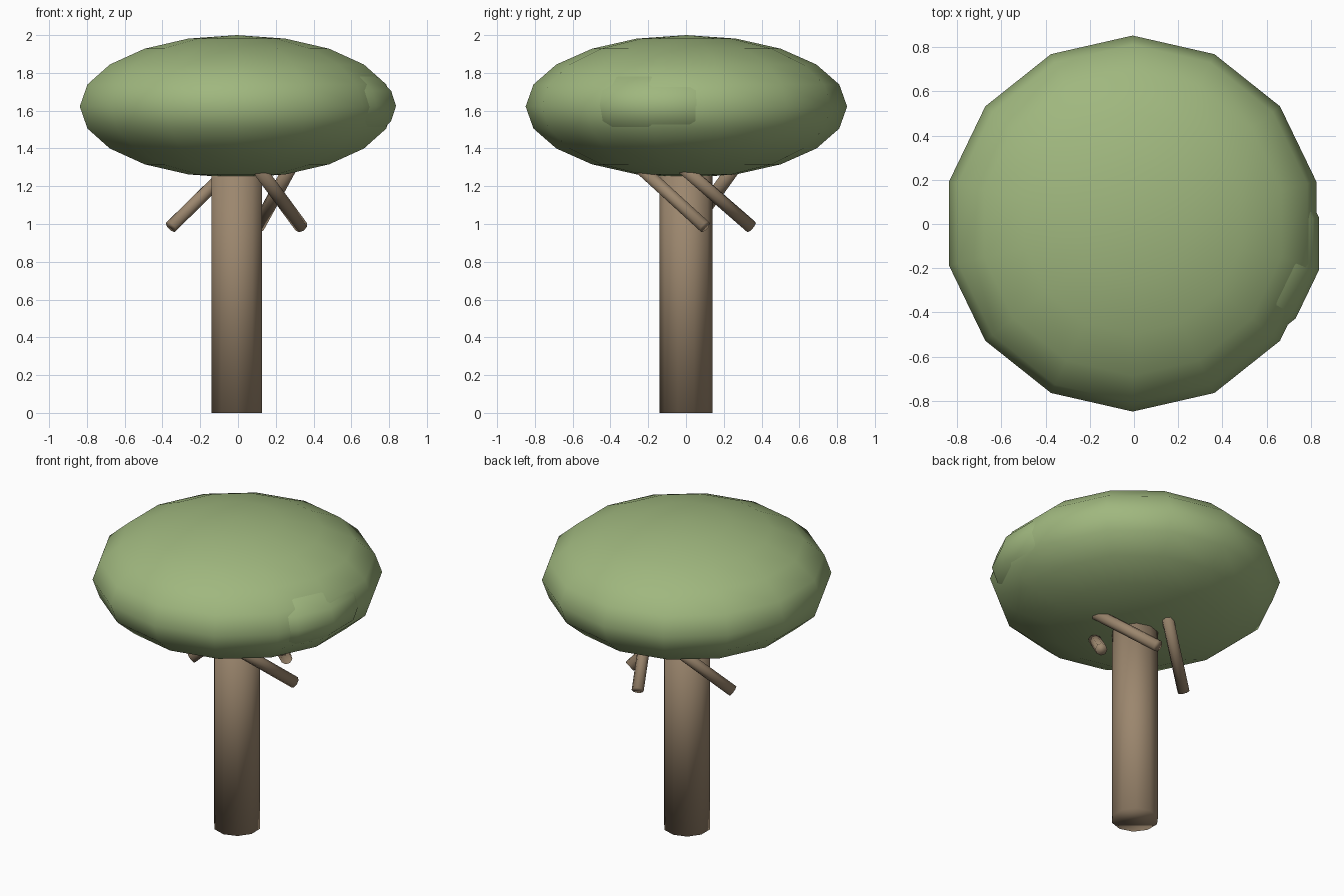
import bpy, bmesh, math
from mathutils import Vector, Matrix

if "Cube" in bpy.data.objects:
    bpy.data.objects.remove(bpy.data.objects["Cube"])


def material(name, rgb):
    m = bpy.data.materials.new(name)
    m.diffuse_color = (*rgb, 1)
    m.use_nodes = True
    m.node_tree.nodes["Principled BSDF"].inputs["Base Color"].default_value = m.diffuse_color
    return m


LEAF = material("leaf_green", (0.35, 0.475, 0.21))
BARK = material("bark_brown", (0.33, 0.24, 0.155))


def finish(name, bm, mat):
    bmesh.ops.recalc_face_normals(bm, faces=bm.faces)
    for f in bm.faces:
        f.smooth = True
    me = bpy.data.meshes.new(name)
    bm.to_mesh(me)
    bm.free()
    me.materials.append(mat)
    ob = bpy.data.objects.new(name, me)
    bpy.context.collection.objects.link(ob)
    return ob


def blob(name, centre, radii, turn, segs=14, rings=10):
    """Ellipsoid with its first meridian at angle `turn`."""
    bm = bmesh.new()
    cx, cy, cz = centre
    rx, ry, rz = radii
    top = bm.verts.new((cx, cy, cz + rz))
    bottom = bm.verts.new((cx, cy, cz - rz))
    loops = []
    for i in range(1, rings):
        p = math.pi * i / rings
        loops.append([bm.verts.new((
            cx + rx * math.sin(p) * math.cos(turn + math.tau * j / segs),
            cy + ry * math.sin(p) * math.sin(turn + math.tau * j / segs),
            cz + rz * math.cos(p))) for j in range(segs)])
    for j in range(segs):
        k = (j + 1) % segs
        bm.faces.new((top, loops[0][j], loops[0][k]))
        bm.faces.new((bottom, loops[-1][k], loops[-1][j]))
        for a, b in zip(loops, loops[1:]):
            bm.faces.new((a[j], b[j], b[k], a[k]))
    return finish(name, bm, LEAF)


def rod(name, start, end, radius, sides, turn=0.0):
    """Capped cylinder between two points."""
    start, end = Vector(start), Vector(end)
    axis = end - start
    bm = bmesh.new()
    rot = axis.to_track_quat('Z', 'Y').to_matrix().to_4x4()
    if axis.x == 0 and axis.y == 0:
        rot = Matrix.Identity(4)
    bottom, top = [[bm.verts.new(p + rot @ Vector((
        radius * math.cos(turn + math.tau * j / sides),
        radius * math.sin(turn + math.tau * j / sides), 0)))
        for j in range(sides)] for p in (start, end)]
    for j in range(sides):
        k = (j + 1) % sides
        bm.faces.new((bottom[j], bottom[k], top[k], top[j]))
    bm.faces.new(bottom[::-1])
    bm.faces.new(top)
    return finish(name, bm, BARK)


# Trunk, running up into the canopy
rod("trunk", (-0.007, 0, 0), (-0.007, 0, 1.4), 0.14, 10, math.pi / 2)

# Branches: lower tip, then the point where each enters the canopy
branches = [
    ((0.335, 0.10, 0.985), (0.14, -0.19, 1.25)),
    ((0.105, 0.345, 0.985), (0.25, 0.04, 1.25)),
    ((-0.355, 0.03, 0.985), (-0.085, 0.22, 1.25)),
]
for n, (tip, entry) in enumerate(branches):
    a, b = Vector(tip), Vector(entry)
    rod(f"branch_{n + 1}", a, a + (b - a) * 1.35, 0.036, 8)

# Canopy and the smaller leaf clump poking out on the right
blob("canopy", (-0.006, 0.002, 1.622), (0.853, 0.851, 0.378), math.pi / 2)
blob("leaf_clump", (0.31, -0.09, 1.625), (0.54, 0.54, 0.26), math.pi / 14)
